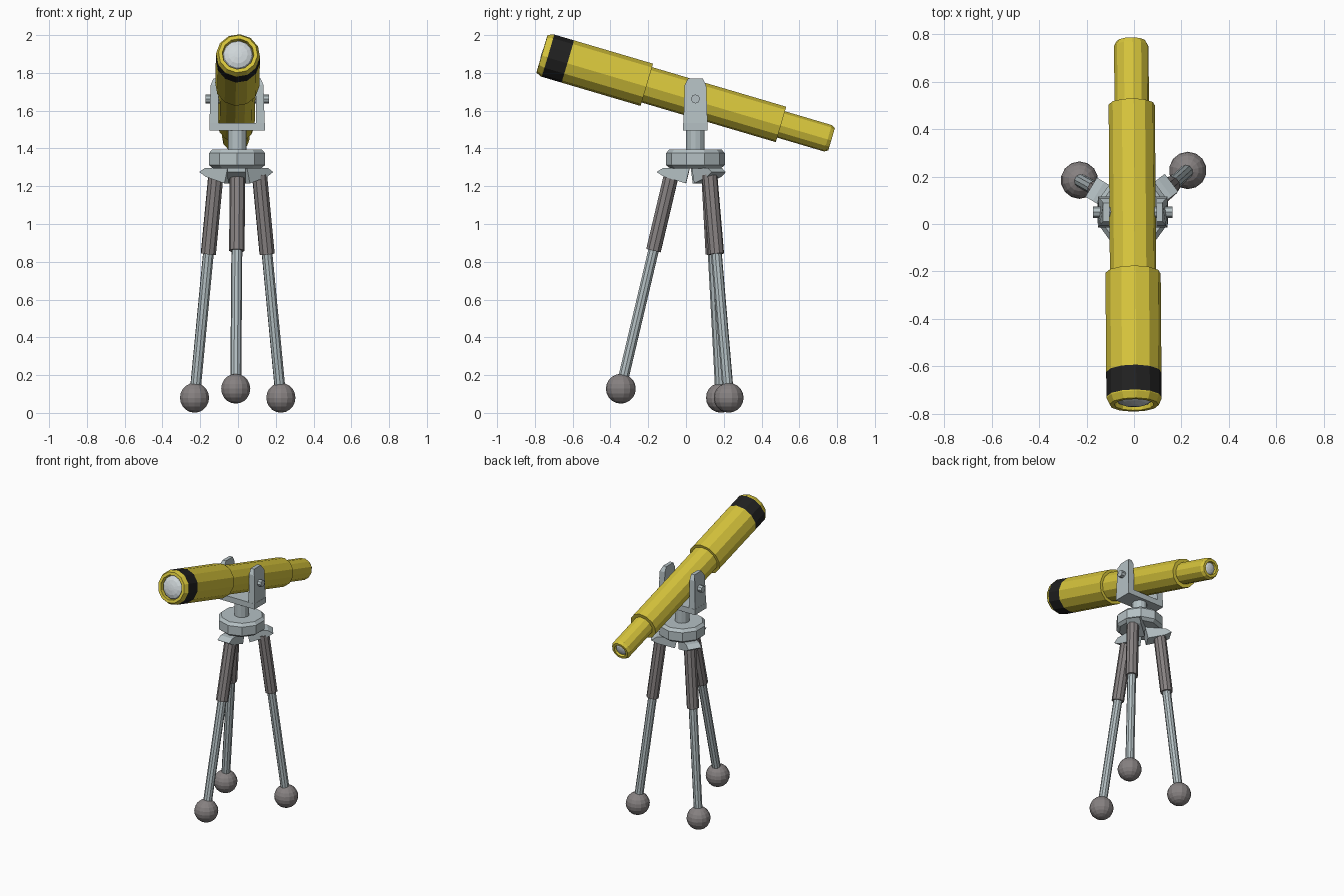
import bpy, bmesh, math
from mathutils import Vector

cube = bpy.data.objects.get("Cube")
if cube:
    bpy.data.objects.remove(cube, do_unlink=True)


def material(name, rgb):
    m = bpy.data.materials.new(name)
    m.use_nodes = True
    m.diffuse_color = (*rgb, 1)
    m.node_tree.nodes["Principled BSDF"].inputs["Base Color"].default_value = (*rgb, 1)
    return m


YELLOW = material("yellow_paint", (0.68, 0.56, 0.045))
BLACK = material("black_band", (0.015, 0.015, 0.015))
STEEL = material("light_steel", (0.46, 0.53, 0.55))
GREY = material("dark_grey_rubber", (0.24, 0.22, 0.22))
GLASS = material("pale_glass", (0.62, 0.67, 0.69))


def finish(name, bm, *mats):
    bmesh.ops.remove_doubles(bm, verts=bm.verts, dist=1e-5)
    bmesh.ops.recalc_face_normals(bm, faces=bm.faces)
    mesh = bpy.data.meshes.new(name)
    bm.to_mesh(mesh)
    bm.free()
    for m in mats:
        mesh.materials.append(m)
    obj = bpy.data.objects.new(name, mesh)
    bpy.context.collection.objects.link(obj)
    return obj


def lathe(name, profile, origin, axis, mats, sides=12, turn=0.0, band=None):
    """Spin (radius, distance) points around an axis; band takes the second material."""
    rot = Vector(axis).normalized().to_track_quat("Z", "Y")
    bm = bmesh.new()
    rings = []
    for r, t in profile:
        ring = []
        for i in range(sides):
            a = turn + math.tau * i / sides
            p = Vector((r * math.cos(a), r * math.sin(a), t))
            ring.append(bm.verts.new(Vector(origin) + rot @ p))
        rings.append(ring)
    for k in range(len(rings) - 1):
        a, b = rings[k], rings[k + 1]
        middle = (profile[k][1] + profile[k + 1][1]) / 2
        for i in range(sides):
            j = (i + 1) % sides
            f = bm.faces.new((a[i], a[j], b[j], b[i]))
            if band and band[0] < middle < band[1]:
                f.material_index = 1
    for ring, (r, t) in ((rings[0], profile[0]), (rings[-1], profile[-1])):
        if r > 0:
            bm.faces.new(ring)
    return finish(name, bm, *mats)


def rod(name, start, end, radius, mat, sides=10):
    d = Vector(end) - Vector(start)
    return lathe(name, [(radius, 0), (radius, d.length)], start, d, [mat], sides)


def prism(name, profile, place, mat):
    """Join two copies of a 2D profile; place(u, v, side) gives each corner."""
    bm = bmesh.new()
    a, b = ([bm.verts.new(place(u, v, s)) for u, v in profile] for s in (-1, 1))
    bm.faces.new(a)
    bm.faces.new(b)
    for i in range(len(a)):
        j = (i + 1) % len(a)
        bm.faces.new((a[i], a[j], b[j], b[i]))
    return finish(name, bm, mat)


# Telescope tube, measured along its axis from the front step
AXIS = Vector((-0.0075, 0.959, -0.283)).normalized()
STEP = Vector((-0.004, -0.208, 1.737))
TURN = math.radians(5)
lathe("telescope_tube",
      [(0, -0.55), (0.08, -0.55), (0.084, -0.578), (0.104, -0.578), (0.117, -0.55),
       (0.117, -0.545), (0.117, -0.436), (0.117, 0), (0.098, 0), (0.098, 0.741),
       (0.073, 0.741), (0.073, 1.0), (0.062, 1.02), (0.045, 1.02), (0.042, 1.0), (0, 1.0)],
      STEP, AXIS, [YELLOW, BLACK], turn=TURN, band=(-0.54, -0.44))


# Domed lenses
def lens(name, radius, depth, base, sign):
    steps = [math.radians(a) for a in (0, 25, 50, 75, 90)]
    pts = [(radius * math.cos(a), base + sign * depth * math.sin(a)) for a in steps]
    pts[-1] = (0, base + sign * depth)
    lathe(name, pts, STEP, AXIS, [GLASS], turn=TURN)


lens("front_lens", 0.08, 0.03, -0.551, -1)
lens("eyepiece_lens", 0.042, 0.015, 1.001, 1)

# Fork mount
CX, CY = -0.005, 0.05
HALF = 0.147
prism("fork_base", [(-0.065, 1.495), (0.065, 1.495), (0.065, 1.535), (-0.065, 1.535)],
      lambda u, v, s: (CX + s * HALF, CY + u, v), STEEL)
ear = [(-0.065, 1.5), (0.065, 1.5), (0.057, 1.735), (0.039, 1.77), (-0.039, 1.77), (-0.057, 1.735)]
for side, label in ((1, "left"), (-1, "right")):
    def ear_corner(u, v, s):
        outer = HALF if v < 1.6 else (0.14 if v < 1.75 else 0.125)
        return (CX + side * (outer if s > 0 else 0.099), CY + u, v)
    prism(label + "_fork_arm", ear, ear_corner, STEEL)
    rod(label + "_pivot_knob", (CX + side * 0.09, CY, 1.662),
        (CX + side * 0.168, CY, 1.662), 0.024, STEEL, 8)

# Stem and tripod head
rod("stem", (CX, CY, 1.38), (CX, CY, 1.5), 0.049, STEEL, 12)
lathe("tripod_head", [(0.135, 1.295), (0.156, 1.312), (0.156, 1.375), (0.138, 1.395)],
      (CX, CY, 0), (0, 0, 1), [STEEL], 10, math.radians(18))

# Legs: top of sleeve, foot centre, and share of the length covered by the sleeve
legs = {
    "front": ((-0.003, -0.075, 1.27), (-0.012, -0.345, 0.128), 0.36),
    "left": ((0.114, 0.125, 1.26), (0.227, 0.226, 0.08), 0.355),
    "right": ((-0.117, 0.122, 1.26), (-0.23, 0.185, 0.08), 0.355),
}
bracket = [(0.03, 1.297), (0.17, 1.297), (0.205, 1.275), (0.165, 1.25), (0.05, 1.215)]
for label, (top, foot, share) in legs.items():
    top, foot = Vector(top), Vector(foot)
    rod(label + "_leg_sleeve", top, top.lerp(foot, share), 0.041, GREY)
    rod(label + "_leg_rod", top.lerp(foot, share - 0.05), foot, 0.029, STEEL)

    bm = bmesh.new()
    bmesh.ops.create_uvsphere(bm, u_segments=14, v_segments=10, radius=0.079)
    bmesh.ops.translate(bm, verts=bm.verts, vec=foot)
    finish(label + "_foot_ball", bm, GREY)

    out = Vector((foot.x - CX, foot.y - CY, 0)).normalized()
    across = Vector((-out.y, out.x, 0))
    prism(label + "_leg_bracket", bracket,
          lambda u, v, s: Vector((CX, CY, v)) + out * u + across * s * 0.047, STEEL)
